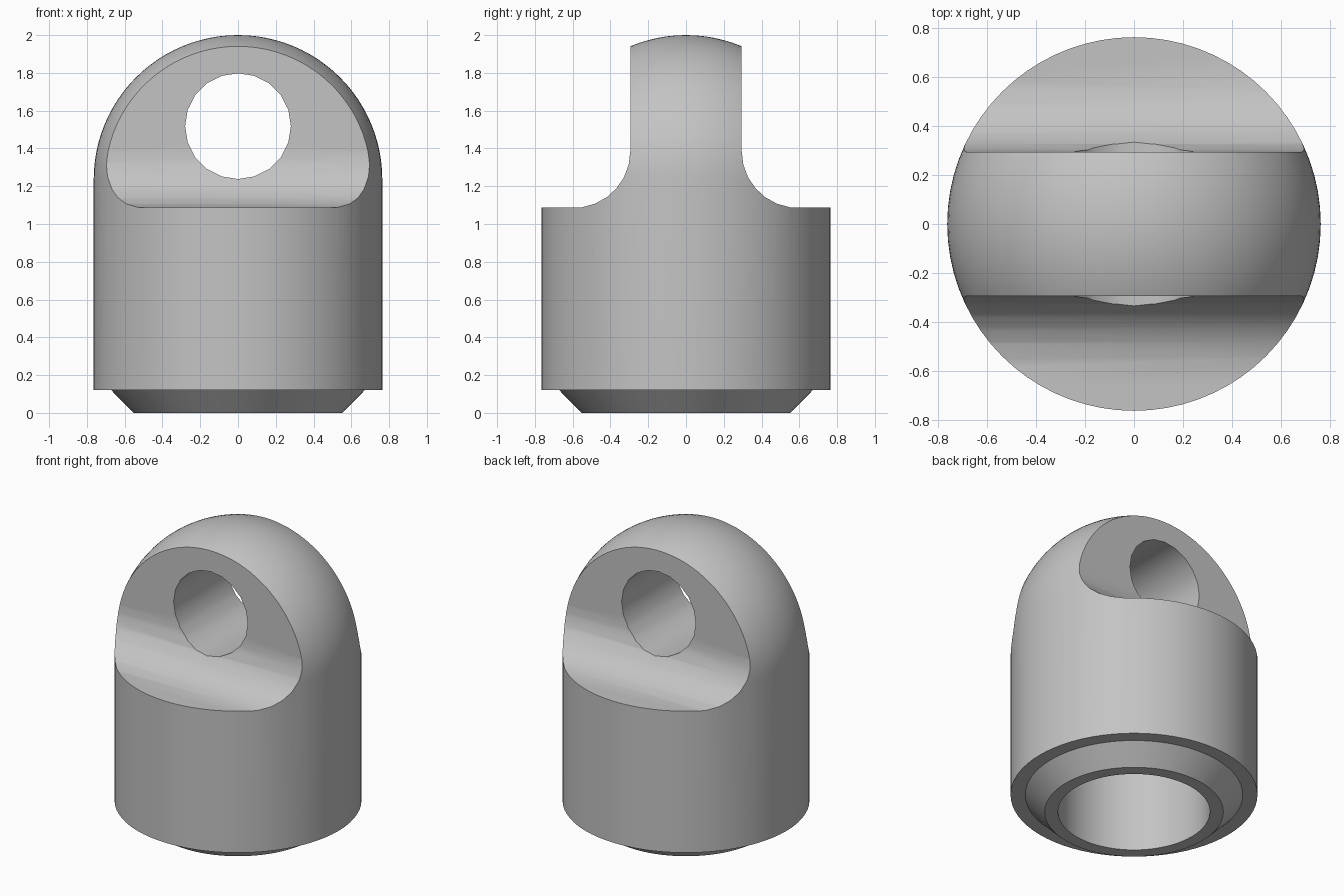
import bpy, bmesh, math
from mathutils import Matrix, Vector

cube = bpy.data.objects.get("Cube")
if cube:
    bpy.data.objects.remove(cube, do_unlink=True)

R = 0.764            # body radius
DOME_Z = 2 - R       # height of the dome centre
LUG = 0.295          # half thickness of the lug
FILLET = 0.3
BORE_TOP = 0.8

steel = bpy.data.materials.new("grey_steel")
steel.use_nodes = True
color = (0.55, 0.55, 0.55, 1)
steel.diffuse_color = color
steel.node_tree.nodes["Principled BSDF"].inputs["Base Color"].default_value = color


def make_object(name, bm):
    bmesh.ops.remove_doubles(bm, verts=bm.verts, dist=1e-5)
    bmesh.ops.recalc_face_normals(bm, faces=bm.faces)
    mesh = bpy.data.meshes.new(name)
    bm.to_mesh(mesh)
    bm.free()
    mesh.materials.append(steel)
    obj = bpy.data.objects.new(name, mesh)
    bpy.context.collection.objects.link(obj)
    return obj


def lathe(name, profile, steps=72):
    """Turn a radius/height profile around the z axis."""
    bm = bmesh.new()
    verts = [bm.verts.new((r, 0, z)) for r, z in profile]
    edges = [bm.edges.new(pair) for pair in zip(verts, verts[1:])]
    bmesh.ops.spin(bm, geom=verts + edges, cent=(0, 0, 0), axis=(0, 0, 1),
                   angle=math.tau, steps=steps)
    return make_object(name, bm)


def side_cutter(name, side):
    """Block with a concave lower corner, extruded along x."""
    outline = [(LUG, 2.2)]
    for i in range(7):
        a = math.radians(81.4) * i / 6
        outline.append((LUG + FILLET * (1 - math.cos(a)), 1.385 - FILLET * math.sin(a)))
    outline += [(1.0, outline[-1][1]), (1.0, 2.2)]
    bm = bmesh.new()
    face = bm.faces.new([bm.verts.new((-1, side * y, z)) for y, z in outline])
    grown = bmesh.ops.extrude_face_region(bm, geom=[face])
    bmesh.ops.translate(bm, vec=Vector((2, 0, 0)),
                        verts=[v for v in grown["geom"] if isinstance(v, bmesh.types.BMVert)])
    return make_object(name, bm)


def hole_cutter(name):
    bm = bmesh.new()
    bmesh.ops.create_cone(bm, cap_ends=True, segments=20, radius1=0.28, radius2=0.28, depth=3,
                          matrix=Matrix.Translation((0, 0, 1.518)) @ Matrix.Rotation(math.pi / 2, 4, "X"))
    return make_object(name, bm)


# Domed body with the chamfered collar and blind bore underneath
profile = [(0, BORE_TOP), (0.47, BORE_TOP), (0.47, 0), (0.553, 0), (0.673, 0.122), (R, 0.122)]
for i in range(25):
    a = math.pi / 2 * i / 24
    profile.append((R * math.cos(a) if i < 24 else 0, DOME_Z + R * math.sin(a)))
body = lathe("domed_body", profile)

# Cut the lug sides and the cross hole
cutters = [side_cutter("front_cutter", -1), side_cutter("back_cutter", 1), hole_cutter("hole_cutter")]
bpy.context.view_layer.objects.active = body
for cutter in cutters:
    cutter.hide_render = True
    mod = body.modifiers.new(cutter.name, "BOOLEAN")
    mod.operation = "DIFFERENCE"
    mod.solver = "EXACT"
    mod.object = cutter
    bpy.ops.object.modifier_apply(modifier=mod.name)
for cutter in cutters:
    bpy.data.objects.remove(cutter, do_unlink=True)

# Smooth the curved walls, keep the cut edges crisp
bpy.ops.object.select_all(action="DESELECT")
body.select_set(True)
bpy.ops.object.shade_smooth_by_angle(angle=math.radians(30))
